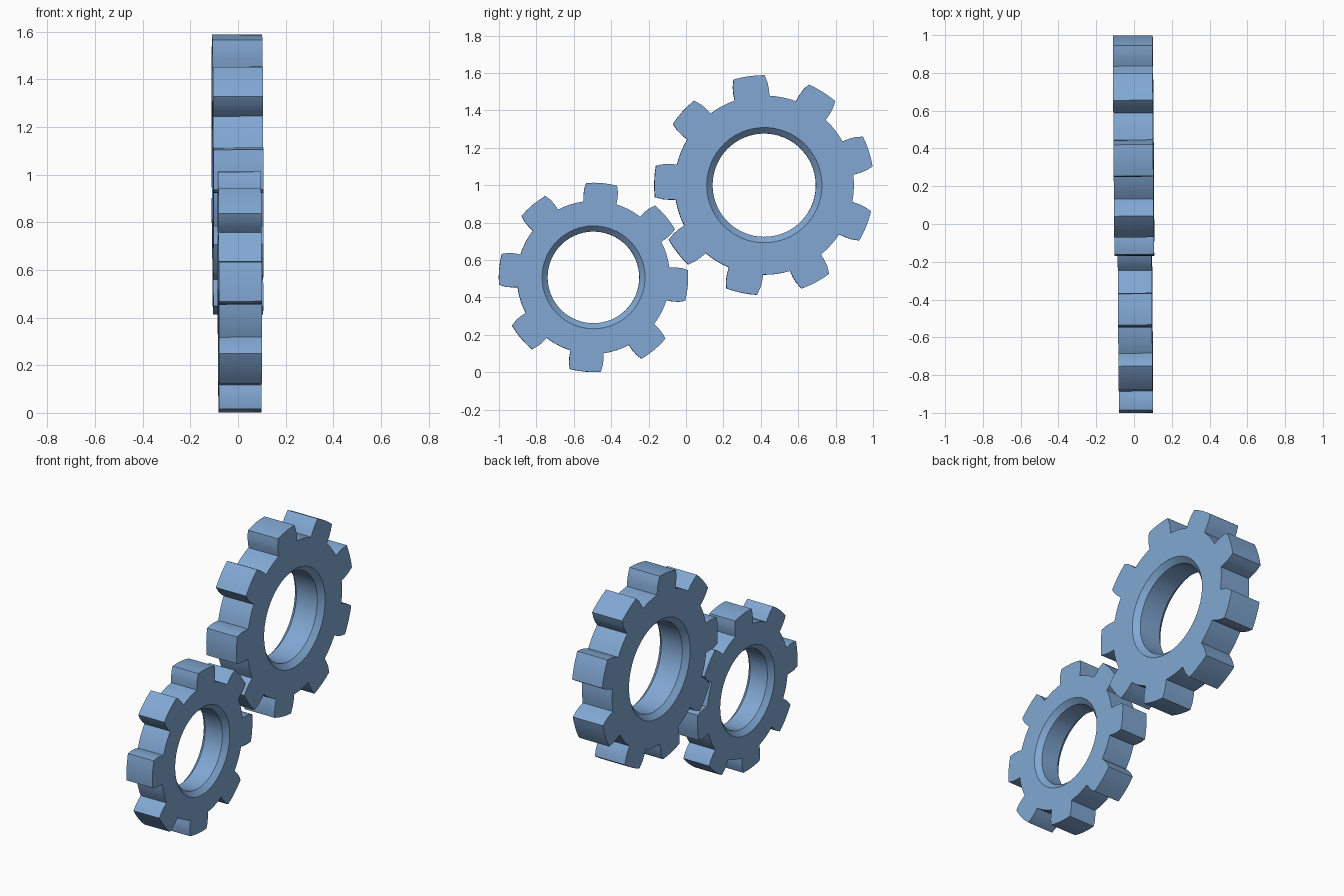
import bpy, bmesh
from math import radians, cos, sin

if "Cube" in bpy.data.objects:
    bpy.data.objects.remove(bpy.data.objects["Cube"])

blue = bpy.data.materials.new("steel_blue")
blue.diffuse_color = (0.22, 0.39, 0.65, 1)
blue.use_nodes = True
blue.node_tree.nodes["Principled BSDF"].inputs["Base Color"].default_value = blue.diffuse_color


def gear(name, loc, teeth, phase, half_width, side, tip_r, hole_r, chamfer):
    """Gear in the YZ plane; side = (radius, half angle) points from root to tip."""
    root_r, root_a = side[0]
    tip_a = side[-1][1]
    pitch = 360 / teeth
    prof = []
    for t in range(teeth):
        c = phase + t * pitch
        # rising flank, tip arc, falling flank
        prof += [(r, c - a) for r, a in side]
        prof += [(tip_r, c + tip_a * k) for k in (-0.5, 0, 0.5)]
        prof += [(r, c + a) for r, a in reversed(side)]
        # root arc up to the next tooth
        gap = pitch - 2 * root_a
        prof += [(root_r, c + root_a + gap * k / 4) for k in (1, 2, 3)]

    bm = bmesh.new()

    def ring(x, radius=None):
        return [bm.verts.new((x, (radius or r) * cos(radians(a)), (radius or r) * sin(radians(a))))
                for r, a in prof]

    w = half_width
    rings = [ring(-w), ring(w), ring(w, hole_r + chamfer), ring(w - chamfer, hole_r),
             ring(-w + chamfer, hole_r), ring(-w, hole_r + chamfer)]
    n = len(prof)
    for i, a in enumerate(rings):
        b = rings[(i + 1) % len(rings)]
        for j in range(n):
            k = (j + 1) % n
            bm.faces.new((a[j], a[k], b[k], b[j]))
    bmesh.ops.recalc_face_normals(bm, faces=bm.faces)
    me = bpy.data.meshes.new(name)
    bm.to_mesh(me)
    bm.free()
    me.materials.append(blue)
    ob = bpy.data.objects.new(name, me)
    ob.location = loc
    ob.rotation_euler = (0, radians(-0.2), radians(0.4))  # slight wobble on the axle
    bpy.context.collection.objects.link(ob)
    bpy.ops.object.select_all(action='DESELECT')
    ob.select_set(True)
    bpy.context.view_layer.objects.active = ob
    bpy.ops.object.shade_smooth_by_angle(angle=radians(25))


# large upper gear, nine teeth
gear("large_gear", (-0.002, 0.418, 1.0), 9, 18, 0.105,
     [(0.479, 11.3), (0.515, 10.7), (0.55, 9.8), (0.588, 8.2)], 0.588, 0.276, 0.032)

# small lower gear, eight teeth
gear("small_gear", (0.007, -0.495, 0.507), 8, 40, 0.09,
     [(0.409, 12.4), (0.442, 11.9), (0.474, 11.0), (0.506, 9.4)], 0.506, 0.245, 0.03)
